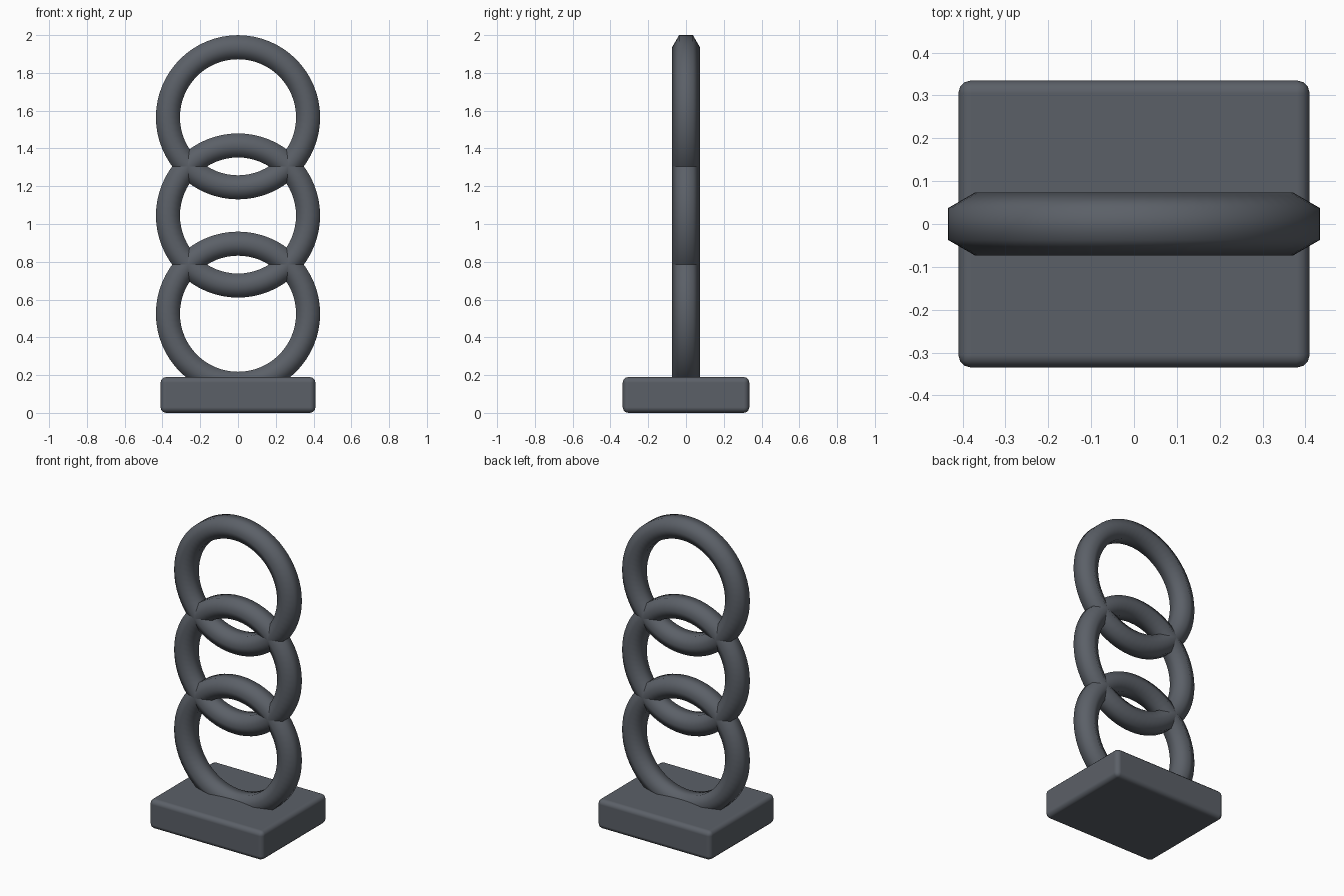
import bpy, bmesh, math
from mathutils import Vector

cube = bpy.data.objects.get("Cube")
if cube:
    bpy.data.objects.remove(cube, do_unlink=True)

# One slate grey material for the whole piece
slate = bpy.data.materials.new("slate grey")
slate.use_nodes = True
color = (0.105, 0.117, 0.137, 1)
slate.diffuse_color = color
slate.node_tree.nodes["Principled BSDF"].inputs["Base Color"].default_value = color


def add_object(name, bm, location):
    bmesh.ops.recalc_face_normals(bm, faces=bm.faces)
    for face in bm.faces:
        face.smooth = True
    mesh = bpy.data.meshes.new(name)
    bm.to_mesh(mesh)
    bm.free()
    mesh.materials.append(slate)
    obj = bpy.data.objects.new(name, mesh)
    obj.location = location
    bpy.context.collection.objects.link(obj)
    return obj


def add_ring(name, height, radius=0.371, tube=0.0735, sides=6, steps=64):
    # Hexagonal section, points facing front and back, spun around y
    bm = bmesh.new()
    section = []
    for i in range(sides):
        a = math.tau * (i + 0.5) / sides
        section.append(bm.verts.new((radius + tube * math.cos(a), tube * math.sin(a), 0)))
    edges = [bm.edges.new((section[i], section[(i + 1) % sides])) for i in range(sides)]
    bmesh.ops.spin(bm, geom=section + edges, cent=(0, 0, 0), axis=(0, 1, 0),
                   angle=math.tau, steps=steps)
    bmesh.ops.remove_doubles(bm, verts=bm.verts, dist=1e-4)
    return add_object(name, bm, (0, 0, height))


# Rounded block base
size = Vector((0.82, 0.67, 0.19))
bm = bmesh.new()
bmesh.ops.create_cube(bm, size=1)
bmesh.ops.scale(bm, vec=size, verts=bm.verts)
base = add_object("base", bm, (0, 0, size.z / 2))
bevel = base.modifiers.new("rounded edges", "BEVEL")
bevel.width = 0.03
bevel.segments = 3
bevel.harden_normals = True

# Three overlapping rings stacked upright
for i, name in enumerate(("lower_ring", "middle_ring", "upper_ring")):
    add_ring(name, 0.525 + 0.52 * i)
